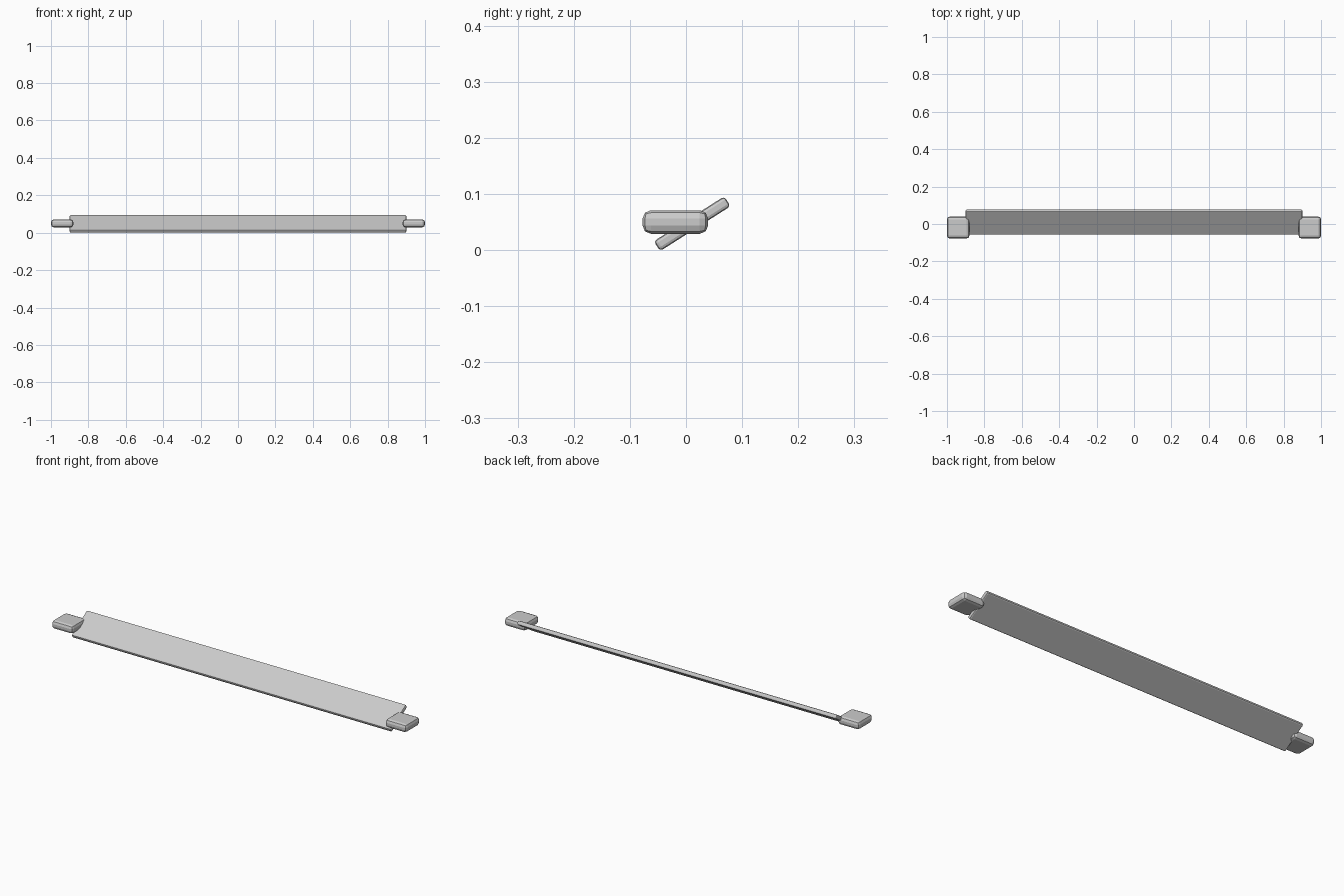
import bpy, math

if "Cube" in bpy.data.objects:
    bpy.data.objects.remove(bpy.data.objects["Cube"])

# Single flat grey
grey = bpy.data.materials.new("light_grey")
grey.use_nodes = True
colour = (0.6, 0.6, 0.6, 1)
grey.diffuse_color = colour
grey.node_tree.nodes["Principled BSDF"].inputs["Base Color"].default_value = colour


def rounded_box(name, size, centre, radius, tilt=0):
    """Box with all edges softened, tilted about the long axis."""
    bpy.ops.mesh.primitive_cube_add(size=1, location=centre)
    box = bpy.context.object
    box.name = name
    box.scale = size
    bpy.ops.object.transform_apply(location=False, rotation=False, scale=True)
    box.rotation_euler.x = math.radians(tilt)
    bevel = box.modifiers.new("soft_edges", "BEVEL")
    bevel.width = radius
    bevel.segments = 2
    bevel.limit_method = 'NONE'
    box.data.materials.append(grey)
    return box


# Long tilted slat
rounded_box("slat", (1.8, 0.149, 0.021), (0, 0.011, 0.047), 0.006, 32.5)

# Flat mounting block at each end
for side, x in (("left", 0.94), ("right", -0.94)):
    rounded_box(side + "_end_block", (0.12, 0.117, 0.042), (x, -0.019, 0.05), 0.015)
